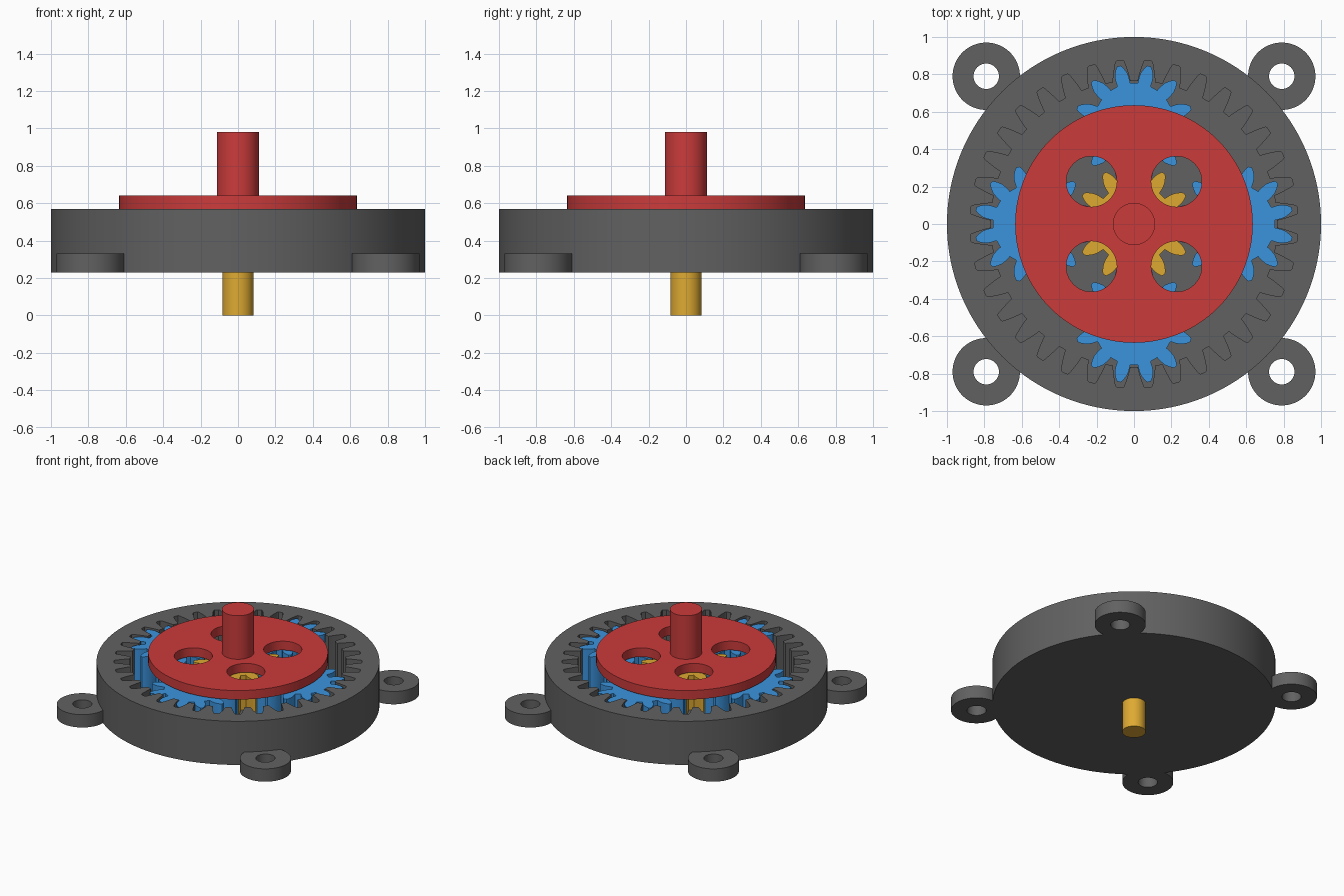
import bpy
import bmesh
from math import sin, cos, pi, radians

default = bpy.data.objects.get("Cube")
if default:
    bpy.data.objects.remove(default)


def material(name, color):
    mat = bpy.data.materials.new(name)
    mat.use_nodes = True
    mat.diffuse_color = (*color, 1)
    mat.node_tree.nodes["Principled BSDF"].inputs["Base Color"].default_value = (*color, 1)
    return mat


GREY = material("dark grey", (0.12, 0.12, 0.12))
RED = material("red", (0.60, 0.044, 0.044))
BLUE = material("blue", (0.044, 0.296, 0.73))
GOLD = material("gold", (0.73, 0.40, 0.032))

MODULE = 0.045
ORBIT = 12 * MODULE          # distance of planets from the centre
FLOOR, RIM = 0.285, 0.57     # inside floor and top of the housing
BASE, GEAR_TOP = 0.23, 0.56


def circle(radius, x=0, y=0, sides=96):
    return [(x + radius * cos(2 * pi * i / sides), y + radius * sin(2 * pi * i / sides))
            for i in range(sides)]


def gear(teeth, flank, phase=0, x=0, y=0):
    """Gear outline; flank lists (height in modules, half tooth width) from root to tip."""
    pitch = teeth * MODULE / 2
    points = []
    for i in range(teeth):
        mid = radians(phase) + 2 * pi * i / teeth
        sides = [(h, -w) for h, w in flank] + [(h, w) for h, w in reversed(flank)]
        for h, w in sides:
            r = pitch + h * MODULE
            points.append((x + r * cos(mid + w / r), y + r * sin(mid + w / r)))
    return points


def finish(obj):
    """Weld the mesh and smooth only its rounded sides."""
    bm = bmesh.new()
    bm.from_mesh(obj.data)
    bmesh.ops.remove_doubles(bm, verts=bm.verts, dist=0.0002)
    bmesh.ops.recalc_face_normals(bm, faces=bm.faces)
    bm.to_mesh(obj.data)
    bm.free()
    obj.data.shade_smooth()
    obj.data.set_sharp_from_angle(angle=radians(25))


def evaluated_mesh(obj):
    depsgraph = bpy.context.evaluated_depsgraph_get()
    return bpy.data.meshes.new_from_object(obj.evaluated_get(depsgraph))


def plate(name, outlines, z0, z1, mat):
    """Extrude an outline, with any further outlines as holes."""
    curve = bpy.data.curves.new(name, "CURVE")
    curve.dimensions = "2D"
    curve.fill_mode = "BOTH"
    curve.extrude = (z1 - z0) / 2
    for outline in outlines:
        spline = curve.splines.new("POLY")
        spline.points.add(len(outline) - 1)
        for point, (x, y) in zip(spline.points, outline):
            point.co = (x, y, 0, 1)
        spline.use_cyclic_u = True
    helper = bpy.data.objects.new(name + "_outline", curve)
    bpy.context.collection.objects.link(helper)
    mesh = evaluated_mesh(helper)
    bpy.data.objects.remove(helper)
    obj = bpy.data.objects.new(name, mesh)
    bpy.context.collection.objects.link(obj)
    for v in mesh.vertices:
        v.co.z += (z0 + z1) / 2
    mesh.materials.clear()
    mesh.materials.append(mat)
    finish(obj)
    return obj


# Tooth flanks: rounded leaf teeth on the gears, wide tapering gaps in the ring
LEAF = [(-1.25, 0.036), (-0.5, 0.037), (0, 0.034), (0.45, 0.026), (0.8, 0.017), (1, 0.009)]
GAP = [(-1, 0.046), (-0.4, 0.042), (0.4, 0.034), (1.1, 0.026), (1.4, 0.021), (1.5, 0.015)]

# Housing: a solid drum hollowed by the internal gear shape
housing = plate("ring_gear_housing", [circle(1, sides=128)], BASE, RIM, GREY)
cutter = plate("housing_cutter", [gear(36, GAP, 5)], FLOOR, RIM + 0.1, GREY)
cutter.hide_render = True
cut = housing.modifiers.new("hollow", "BOOLEAN")
cut.operation = "DIFFERENCE"
cut.solver = "EXACT"
cut.object = cutter
hollowed = evaluated_mesh(housing)
housing.modifiers.clear()
housing.data = hollowed
bpy.data.objects.remove(cutter)
finish(housing)

# Mounting lugs on the four corners
for side, sx in (("left", 1), ("right", -1)):
    for end, sy in (("front", -1), ("back", 1)):
        x, y = sx * 0.79, sy * 0.79
        plate(f"mounting_lug_{end}_{side}", [circle(0.18, x, y), circle(0.068, x, y, 48)],
              BASE, 0.33, GREY)

# Sun gear and its input shaft
plate("sun_gear", [gear(12, LEAF)], FLOOR + 0.005, GEAR_TOP, GOLD)
plate("input_shaft", [circle(0.083, sides=64)], 0, FLOOR + 0.02, GOLD)

# Planet gears on carrier pins
for i in range(4):
    x, y = ORBIT * cos(i * pi / 2), ORBIT * sin(i * pi / 2)
    plate(f"planet_gear_{i + 1}", [gear(12, LEAF, 15, x, y), circle(0.08, x, y, 48)],
          FLOOR + 0.005, GEAR_TOP, BLUE)
    plate(f"planet_pin_{i + 1}", [circle(0.078, x, y, 48)], FLOOR + 0.01, RIM + 0.01, RED)

# Carrier disc with four openings, and the output shaft
openings = [circle(0.135, sx * 0.227, sy * 0.227, 64) for sx in (1, -1) for sy in (1, -1)]
plate("carrier_disc", [circle(0.635, sides=128)] + openings, RIM, 0.64, RED)
plate("output_shaft", [circle(0.113, sides=64)], 0.63, 0.98, RED)
